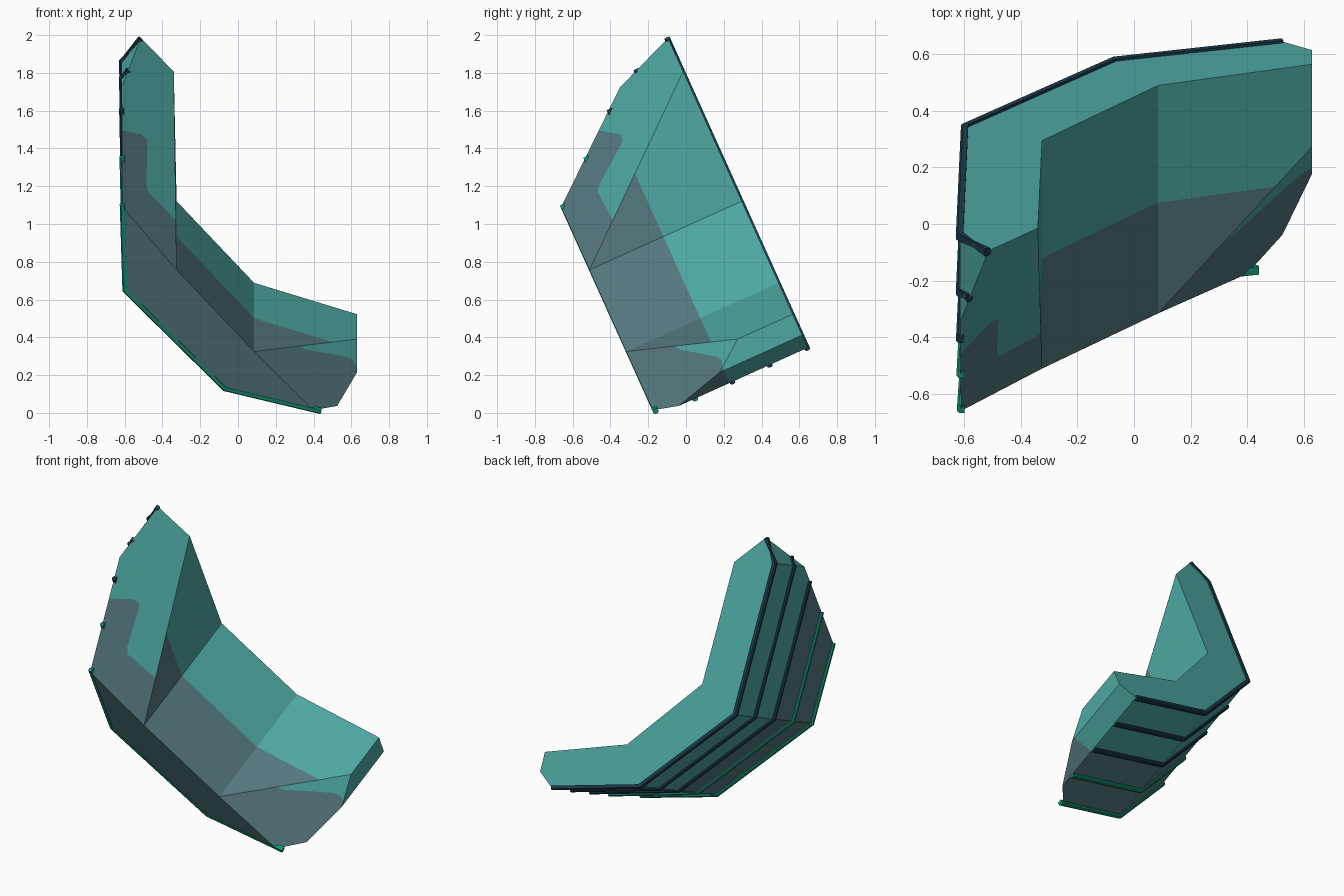
import bpy, bmesh, math
from mathutils import Vector

if "Cube" in bpy.data.objects:
    bpy.data.objects.remove(bpy.data.objects["Cube"])

def material(name, rgb):
    m = bpy.data.materials.new(name)
    m.diffuse_color = (*rgb, 1)
    m.use_nodes = True
    m.node_tree.nodes["Principled BSDF"].inputs["Base Color"].default_value = m.diffuse_color
    return m

TEAL = material("teal", (0.075, 0.39, 0.36))
SLATE = material("slate grey", (0.09, 0.19, 0.21))
NAVY = material("dark navy", (0.012, 0.045, 0.07))
GREEN = material("bright green", (0.008, 0.32, 0.19))

FULL, SPLIT = 0.885, 0.455           # body depth, paint border depth
D = Vector((0, -0.911, -0.411))      # depth direction
UP = Vector((0, -0.411, 0.911))      # up along the tilted back plane
O = Vector((0, -0.095, 1.985))       # top of the back plane

def at(p, t):
    """Point of the back profile (x, y) pushed to depth t."""
    return Vector((p[0], p[1], O.z - (p[1] - O.y) * 2.216)) + D * t

# bent profile: (x, y on the back plane, depth)
prof = dict(
    A=(-0.515, -0.095, 0.0), J=(-0.34, -0.015, 0.0), I=(-0.325, 0.295, FULL),
    H=(0.085, 0.49, FULL), G=(0.63, 0.565, 0.32), F=(0.63, 0.615, 0.48),
    E=(0.525, 0.645, 0.75), E2=(0.40, 0.63, FULL), D=(-0.07, 0.58, FULL),
    C=(-0.598, 0.345, FULL), Q=(-0.612, 0.145, FULL), B=(-0.616, -0.04, 0.34))
back = {k: at(v, 0) for k, v in prof.items()}
front = {k: at(v, v[2]) for k, v in prof.items()}

def finish(bm, name, mats):
    bmesh.ops.recalc_face_normals(bm, faces=bm.faces)
    me = bpy.data.meshes.new(name)
    bm.to_mesh(me)
    bm.free()
    for m in mats:
        me.materials.append(m)
    ob = bpy.data.objects.new(name, me)
    bpy.context.collection.objects.link(ob)

def face(bm, pts, mat=0):
    f = bm.faces.new([bm.verts.new(p) for p in pts])
    f.material_index = mat

def in_plane(a, b, c, x, z):
    """Point at (x, z) of the front view lying in plane abc."""
    n = (b - a).cross(c - a)
    return Vector((x, a.y - (n.x * (x - a.x) + n.z * (z - a.z)) / n.y, z))

# body walls, cut along the paint border
bm = bmesh.new()
keys = list(prof)
for k, m in zip(keys, keys[1:] + keys[:1]):
    pts = []
    for p in (back[k], back[m], front[m], front[k]):
        if not any((p - q).length < 1e-5 for q in pts):
            pts.append(p)
    if len(pts) > 2:
        face(bm, pts)
bmesh.ops.bisect_plane(bm, geom=bm.verts[:] + bm.edges[:] + bm.faces[:],
                       plane_co=O + D * SPLIT, plane_no=D)
for f in bm.faces:
    f.material_index = int((f.calc_center_median() - O).dot(D) > SPLIT)
# back and front
face(bm, [back[k] for k in keys])
face(bm, [front[k] for k in ("I", "H", "E2", "D", "C", "Q")], 1)
# slanted upper end, painted in two colours
border = [front["Q"].lerp(front["B"], 0.64)]
border += [in_plane(front["A"], front["I"], front["Q"], x, z) for x, z in
           ((-0.51, 1.475), (-0.485, 1.45), (-0.48, 1.42), (-0.485, 1.21), (-0.475, 1.17))]
border.append(front["I"].lerp(front["J"], 0.25))
face(bm, [front["I"], front["Q"]] + border, 1)
face(bm, border[::-1] + [front["B"], front["A"], front["J"]])
# slanted lower end, painted in two colours
border = [front["H"].lerp(front["G"], 0.43)]
border += [in_plane(front["H"], front["G"], front["E2"], x, z) for x, z in
           ((0.36, 0.335), (0.57, 0.298), (0.61, 0.28))]
border.append(front["G"].lerp(front["F"], 0.85))
face(bm, [front["H"]] + border + [front["F"], front["E"], front["E2"]], 1)
face(bm, border[::-1] + [front["G"]])
bmesh.ops.remove_doubles(bm, verts=bm.verts, dist=0.0005)
finish(bm, "body", [TEAL, SLATE])

# ribs running round the outer side
def rib(name, t, mat):
    tb, te = prof["B"][2], prof["E"][2]
    if t < tb:
        path = [back["A"].lerp(back["B"], t / tb), back["B"]]
    else:
        path = [back["B"].lerp(back["Q"], (t - tb) / (FULL - tb))]
    path += [back["C"], back["D"]]
    path.append(back["E"] if t < te else back["E"].lerp(back["E2"], (t - te) / (FULL - te) * 0.75))
    bm, rings = bmesh.new(), []
    for i, p in enumerate(path):
        a = (p - path[i - 1]).normalized() if i else (path[1] - p).normalized()
        b = (path[i + 1] - p).normalized() if i < len(path) - 1 else a
        tan = (a + b).normalized()
        out = tan.cross(D).normalized()
        if out.dot(Vector((-0.5, 0, 0)) - UP) < 0:
            out = -out
        c = p + D * t
        k = 1 / max(0.5, tan.dot(b))
        rings.append([bm.verts.new(c + out * o * k + D * w) for o, w in
                      ((-0.012, -0.015), (0.007, -0.015), (0.014, -0.007),
                       (0.014, 0.007), (0.007, 0.015), (-0.012, 0.015))])
    for r, s in zip(rings, rings[1:]):
        for j in range(6):
            bm.faces.new((r[j], r[j - 1], s[j - 1], s[j]))
    bm.faces.new(rings[0])
    bm.faces.new(rings[-1])
    finish(bm, name, [mat])

for i in range(5):
    rib("rib_%d" % (i + 1), 0.005 + i * 0.217, NAVY if i < 3 else GREEN)
